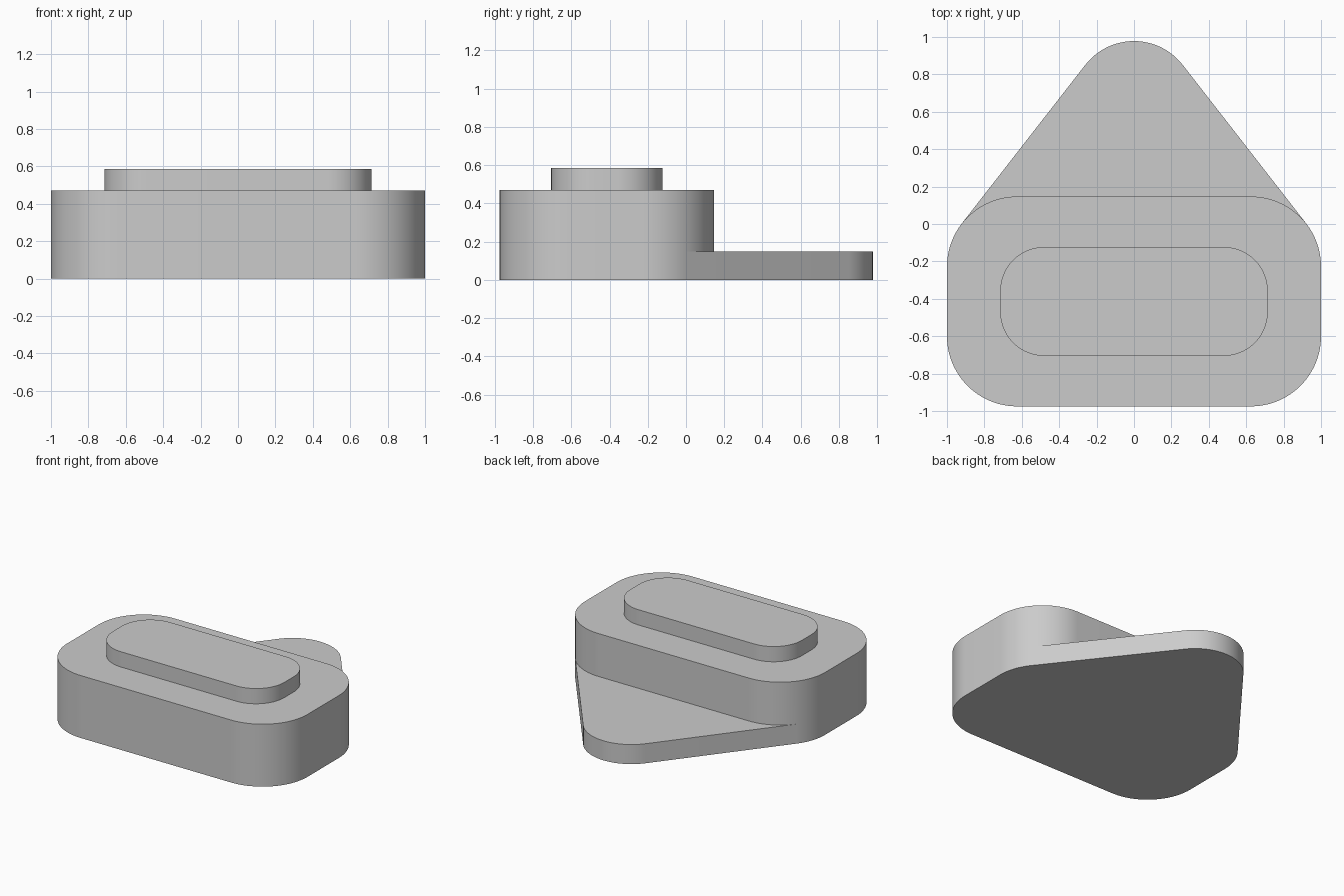
import bpy, bmesh
from math import atan2, acos, cos, sin, hypot, pi, radians

default = bpy.data.objects.get("Cube")
if default:
    bpy.data.objects.remove(default, do_unlink=True)

grey = bpy.data.materials.new("plain grey")
grey.use_nodes = True
colour = (0.6, 0.6, 0.6, 1)
grey.diffuse_color = colour
grey.node_tree.nodes["Principled BSDF"].inputs["Base Color"].default_value = colour


def arc(cx, cy, r, start, end, steps=24):
    return [(cx + r * cos(start + (end - start) * i / steps),
             cy + r * sin(start + (end - start) * i / steps)) for i in range(steps + 1)]


def rounded_rect(half_x, y0, y1, r):
    x = half_x - r
    centres = [(x, y1 - r), (-x, y1 - r), (-x, y0 + r), (x, y0 + r)]
    return [p for k, (cx, cy) in enumerate(centres)
            for p in arc(cx, cy, r, k * pi / 2, (k + 1) * pi / 2)]


def prism(name, outline, z0, z1):
    bm = bmesh.new()
    base = bm.faces.new([bm.verts.new((x, y, z0)) for x, y in outline])
    top = bmesh.ops.extrude_face_region(bm, geom=[base])["geom"]
    bmesh.ops.translate(bm, vec=(0, 0, z1 - z0),
                        verts=[v for v in top if isinstance(v, bmesh.types.BMVert)])
    bmesh.ops.recalc_face_normals(bm, faces=bm.faces)
    mesh = bpy.data.meshes.new(name)
    bm.to_mesh(mesh)
    bm.free()
    mesh.materials.append(grey)
    obj = bpy.data.objects.new(name, mesh)
    bpy.context.collection.objects.link(obj)
    return obj


# Main block and the raised pad on top
R = 0.375
BACK = 0.147
block = prism("block", rounded_rect(1, -0.975, BACK, R), 0, 0.47)
pad = prism("raised_pad", rounded_rect(0.715, -0.705, -0.123, 0.235), 0.4, 0.585)

# Tapered rear plate: rounded tip with sides tangent to the block corners
tip_r = 0.33
tip_y = 0.978 - tip_r
cx, cy = 1 - R, BACK - R
dx, dy = cx, cy - tip_y
a = atan2(dy, dx) + acos((tip_r - R) / hypot(dx, dy))
tx, ty = cx + R * cos(a), cy + R * sin(a)
plate_outline = [(cx, cy), (tx, ty)] + arc(0, tip_y, tip_r, a, pi - a) + [(-tx, ty), (-cx, cy)]
plate = prism("rear_plate", plate_outline, 0, 0.147)

# Fuse the parts into one clean solid
bpy.ops.object.select_all(action="DESELECT")
bpy.context.view_layer.objects.active = block
block.select_set(True)
for part in (plate, pad):
    union = block.modifiers.new("union", "BOOLEAN")
    union.operation = "UNION"
    union.solver = "EXACT"
    union.object = part
    bpy.ops.object.modifier_apply(modifier=union.name)
    bpy.data.objects.remove(part, do_unlink=True)
block.name = "stepped_base"
bpy.ops.object.shade_smooth_by_angle(angle=radians(30))
